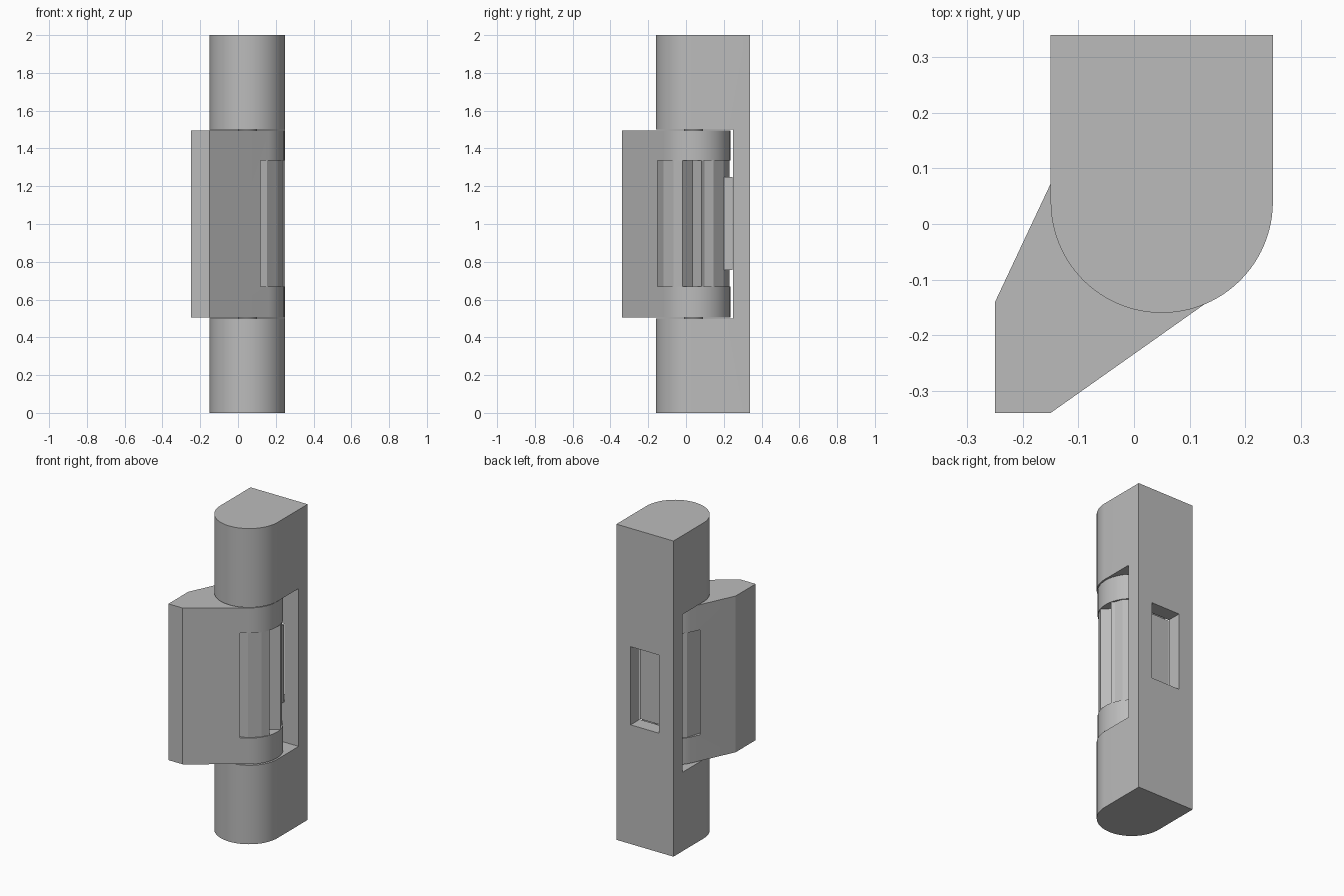
import bpy, bmesh, math
from mathutils import Vector

if "Cube" in bpy.data.objects:
    bpy.data.objects.remove(bpy.data.objects["Cube"], do_unlink=True)

grey = bpy.data.materials.new("plain_grey")
grey.use_nodes = True
GREY = (0.5, 0.5, 0.5, 1)
grey.diffuse_color = GREY
grey.node_tree.nodes["Principled BSDF"].inputs["Base Color"].default_value = GREY

AXIS = Vector((0.05, 0.04))   # hinge pin position


def arc(radius, start, end, steps):
    """Points around the pin axis, angles in degrees."""
    pts = []
    for i in range(steps + 1):
        a = math.radians(start + (end - start) * i / steps)
        pts.append((AXIS.x + radius * math.cos(a), AXIS.y + radius * math.sin(a)))
    return pts


def prism(name, outline, z0, z1):
    """Extrude a closed plan outline between two heights."""
    bm = bmesh.new()
    base = bm.faces.new([bm.verts.new((x, y, z0)) for x, y in outline])
    top = bmesh.ops.extrude_face_region(bm, geom=[base])["geom"]
    verts = [g for g in top if isinstance(g, bmesh.types.BMVert)]
    bmesh.ops.translate(bm, verts=verts, vec=(0, 0, z1 - z0))
    bmesh.ops.recalc_face_normals(bm, faces=bm.faces)
    mesh = bpy.data.meshes.new(name)
    bm.to_mesh(mesh)
    bm.free()
    mesh.materials.append(grey)
    obj = bpy.data.objects.new(name, mesh)
    bpy.context.collection.objects.link(obj)
    return obj


def rect(x0, x1, y0, y1):
    return [(x0, y0), (x1, y0), (x1, y1), (x0, y1)]


def cut(obj, cutter):
    """Subtract the cutter, then discard it."""
    mod = obj.modifiers.new("cut", 'BOOLEAN')
    mod.operation = 'DIFFERENCE'
    mod.solver = 'EXACT'
    mod.object = cutter
    bpy.context.view_layer.objects.active = obj
    bpy.ops.object.modifier_apply(modifier=mod.name)
    bpy.data.objects.remove(cutter, do_unlink=True)


def smooth(obj):
    bpy.ops.object.select_all(action='DESELECT')
    obj.select_set(True)
    bpy.context.view_layer.objects.active = obj
    bpy.ops.object.shade_smooth_by_angle(angle=math.radians(20))


# Frame: round-fronted post with a notch and a rear window
frame = prism("frame", arc(0.2, -180, 0, 48) + [(0.25, 0.34), (-0.15, 0.34)], 0, 2)
cut(frame, prism("notch_cutter", rect(-0.4, 0.4, -0.4, 0.25), 0.5, 1.5))
cut(frame, prism("window_cutter", rect(-0.05, 0.15, 0.2, 0.4), 0.755, 1.25))
smooth(frame)

# Swinging leaf: lever tangent to a round knuckle, hollowed for the drum
leaf = prism("leaf", [(-0.25, -0.14), (-0.25, -0.34), (-0.15, -0.34)]
             + arc(0.195, -55, 153, 48), 0.505, 1.495)
cut(leaf, prism("cavity_cutter", arc(0.2025, 0, 355, 71), 0.67, 1.335))
smooth(leaf)

# Faceted drum with a V groove on one side
groove = [(0.185, -0.058), (0.17, -0.043), (0.13, -0.005), (0.19, 0.042), (0.175, 0.058)]
drum_outline = [(AXIS.x + x, AXIS.y + y) for x, y in groove]
for angle in (33.5, 57, 90, 123, 146.5, 180, 213.5, 237, 270, 303, 326.5):
    drum_outline += arc(0.19, angle, angle, 1)[:1]
prism("drum", drum_outline, 0.66, 1.345)

# Rear plate on the drum, facing the window
prism("drum_plate", rect(-0.05, 0.15, 0.17, 0.246), 0.757, 1.248)

# Pin stubs bridging the gaps between leaf and frame
for name, z in (("lower_pin", 0.5), ("upper_pin", 1.5)):
    smooth(prism(name, arc(0.05, 0, 345, 23), z - 0.02, z + 0.02))
